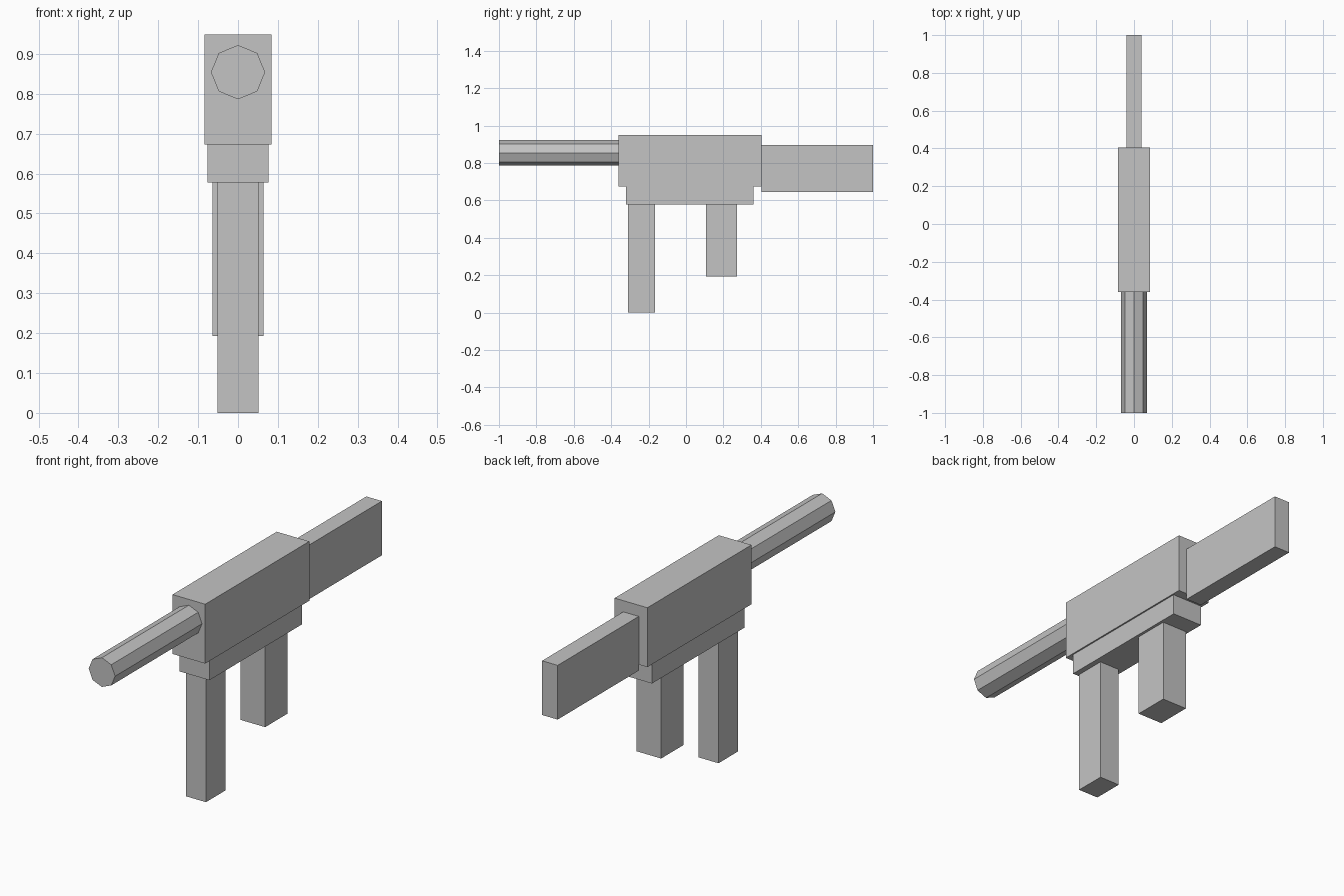
import bpy
import math

if "Cube" in bpy.data.objects:
    bpy.data.objects.remove(bpy.data.objects["Cube"])

grey = bpy.data.materials.new("plain grey")
grey.diffuse_color = (0.55, 0.55, 0.55, 1.0)
grey.use_nodes = True
grey.node_tree.nodes["Principled BSDF"].inputs["Base Color"].default_value = grey.diffuse_color


def box(name, half_width, y0, y1, z0, z1):
    """Box centred on x = 0 spanning the given y and z ranges."""
    bpy.ops.mesh.primitive_cube_add(size=1, location=(0, (y0 + y1) / 2, (z0 + z1) / 2))
    ob = bpy.context.object
    ob.name = name
    ob.scale = (2 * half_width, y1 - y0, z1 - z0)
    bpy.ops.object.transform_apply(location=False, rotation=False, scale=True)
    ob.data.materials.append(grey)


# Main housing, lower rail, legs below it and rear stock
box("body", 0.084, -0.361, 0.404, 0.673, 0.949)
box("lower_rail", 0.077, -0.32, 0.36, 0.578, 0.673)
box("front_leg", 0.0515, -0.309, -0.165, 0.0, 0.578)
box("rear_grip", 0.064, 0.108, 0.274, 0.193, 0.578)
box("stock", 0.04, 0.404, 1.0, 0.645, 0.897)

# Octagonal barrel with a corner pointing up
bpy.ops.mesh.primitive_cylinder_add(vertices=8, radius=0.068, depth=0.639,
                                    location=(0, -0.6805, 0.854),
                                    rotation=(math.pi / 2, 0, 0))
barrel = bpy.context.object
barrel.name = "barrel"
barrel.data.materials.append(grey)
